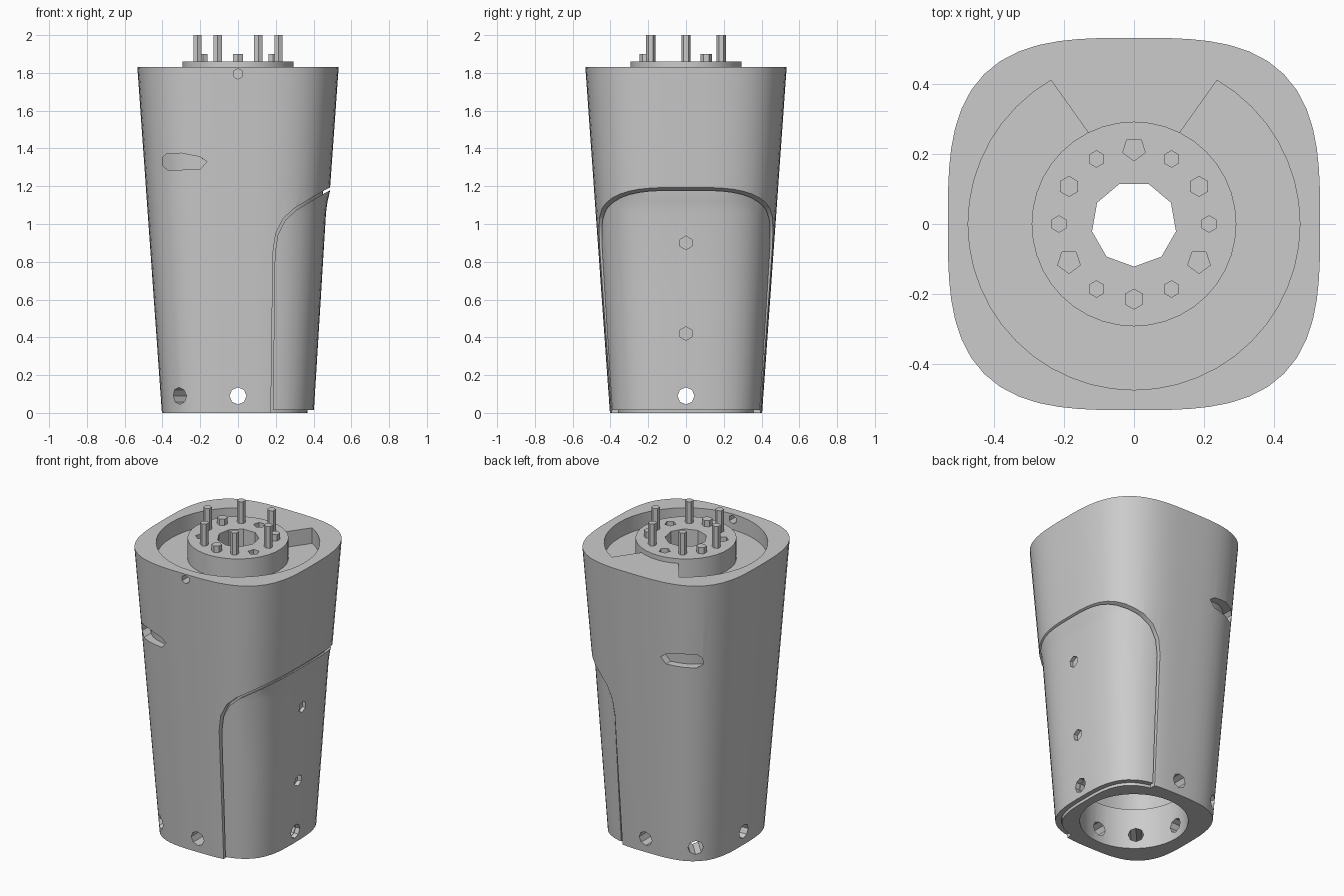
import bpy, bmesh, math
from mathutils import Vector

if "Cube" in bpy.data.objects:
    bpy.data.objects.remove(bpy.data.objects["Cube"], do_unlink=True)

grey = bpy.data.materials.new("plain_grey")
grey.use_nodes = True
colour = (0.6, 0.6, 0.6, 1)
grey.diffuse_color = colour
grey.node_tree.nodes["Principled BSDF"].inputs["Base Color"].default_value = colour


def finish(name, bm):
    bmesh.ops.recalc_face_normals(bm, faces=bm.faces)
    mesh = bpy.data.meshes.new(name)
    bm.to_mesh(mesh)
    bm.free()
    mesh.materials.append(grey)
    obj = bpy.data.objects.new(name, mesh)
    bpy.context.collection.objects.link(obj)
    return obj


def squircle(angle, size, power=3.2):
    c, s = math.cos(angle), math.sin(angle)
    return size / (abs(c) ** power + abs(s) ** power) ** (1 / power) * Vector((c, s))


def loft(name, rows, sides=64):
    """Rounded-square sections given as (z, half width)."""
    bm = bmesh.new()
    rings = []
    for z, size in rows:
        points = [squircle(math.tau * i / sides, size) for i in range(sides)]
        rings.append([bm.verts.new((p.x, p.y, z)) for p in points])
    for low, high in zip(rings, rings[1:]):
        for i in range(sides):
            j = (i + 1) % sides
            bm.faces.new((low[i], low[j], high[j], high[i]))
    bm.faces.new(rings[0])
    bm.faces.new(rings[-1])
    return finish(name, bm)


def prism(name, points, axis, start, end):
    """Polygon in the plane across the axis (y or z), extruded along it."""
    place = (lambda a, b, t: (a, t, b)) if axis == "y" else (lambda a, b, t: (a, b, t))
    bm = bmesh.new()
    face = bm.faces.new([bm.verts.new(place(a, b, start)) for a, b in points])
    moved = bmesh.ops.extrude_face_region(bm, geom=[face])["geom"]
    shift = Vector(place(0, 0, end - start))
    bmesh.ops.translate(bm, vec=shift, verts=[v for v in moved if isinstance(v, bmesh.types.BMVert)])
    return finish(name, bm)


def rod(name, start, end, radius, sides):
    start, end = Vector(start), Vector(end)
    bm = bmesh.new()
    bmesh.ops.create_cone(bm, cap_ends=True, segments=sides, radius1=radius,
                          radius2=radius, depth=(end - start).length)
    turn = (end - start).to_track_quat("Z", "Y").to_matrix().to_4x4()
    bm.transform(turn)
    bmesh.ops.translate(bm, vec=(start + end) / 2, verts=bm.verts)
    return finish(name, bm)


def combine(target, tool, operation="DIFFERENCE"):
    mod = target.modifiers.new("cut", "BOOLEAN")
    mod.operation, mod.solver, mod.object = operation, "EXACT", tool
    bpy.context.view_layer.objects.active = target
    bpy.ops.object.modifier_apply(modifier=mod.name)
    bpy.data.objects.remove(tool, do_unlink=True)


def smooth(obj):
    bpy.ops.object.select_all(action="DESELECT")
    obj.select_set(True)
    bpy.context.view_layer.objects.active = obj
    bpy.ops.object.shade_smooth_by_angle(angle=math.radians(30))


def polar(radius, degrees, z):
    a = math.radians(degrees)
    return (radius * math.cos(a), radius * math.sin(a), z)


TOP, FLOOR, FLANGE = 1.83, 1.73, 1.86


def width(z):
    return 0.403 + 0.071 * z


def core(inset):
    return loft("core", [(z, width(z) - inset) for z in (-0.1, 2.0)])


# Tapered housing
body = loft("housing", [(z, width(z)) for z in (0, 0.6, 1.2, TOP)])

# Hollow inside: bottom bore, wide cavity, centre hole
combine(body, rod("bore", (0, 0, -0.1), (0, 0, 0.3), 0.315, 48))
combine(body, loft("cavity", [(z, width(z) - 0.06) for z in (0.26, 1.68)]))
combine(body, rod("hole", (0, 0, 1.6), (0, 0, 1.9), 0.122, 9))

# Round recess in the top with a wedge left standing at the back
outline = [polar(0.475, 120 + 300 * i / 40, 0)[:2] for i in range(41)]
combine(body, prism("recess", outline + [(0.13, 0.26), (-0.13, 0.26)], "z", FLOOR, 2))

# Shallow pocket for the side panel
seam = [(0.173, -0.1), (0.185, 0.85), (0.2, 0.95), (0.24, 1.03), (0.3, 1.085),
        (0.4, 1.145), (0.47, 1.185), (0.5, 1.2), (0.8, 1.2), (0.8, -0.1)]
pocket = prism("pocket", seam, "y", -0.8, 0.8)
combine(pocket, core(0.035))
combine(body, pocket)

# Slots on the front and back
slot = [(-0.4, 1.31), (-0.37, 1.285), (-0.2, 1.29), (-0.165, 1.33),
        (-0.2, 1.355), (-0.3, 1.375), (-0.38, 1.37), (-0.4, 1.35)]
for side in (-1, 1):
    cutter = prism("slot", slot, "y", side * 0.3, side * 0.7)
    combine(cutter, core(0.045))
    combine(body, cutter)

# Side panel, slightly sunken below its upper edge
panel = loft("side_panel", [(0.015, 0.402), (0.6, 0.438), (1.06, 0.466),
                            (1.12, 0.474), (1.17, 0.486), (1.25, 0.49)])
combine(panel, prism("trim", [(x + 0.01, z - 0.01) for x, z in seam], "y", -0.8, 0.8), "INTERSECT")
combine(panel, core(0.032))

# Screw holes round the foot, in the panel and near the rim
for degrees in (0, 90, 132, 180, 228, 270):
    for part in ([body, panel] if degrees == 0 else [body]):
        combine(part, rod("drill", polar(0.25, degrees, 0.09), polar(0.6, degrees, 0.09), 0.045, 8))
for z in (0.42, 0.9):
    combine(panel, rod("drill", (0.3, 0, z), (0.6, 0, z), 0.036, 6))
combine(body, rod("drill", (0, -0.4, 1.795), (0, -0.65, 1.795), 0.028, 6))

# Flange with centre hole and three empty sockets
flange = rod("flange", (0, 0, FLOOR - 0.02), (0, 0, FLANGE), 0.293, 40)
combine(flange, rod("hole", (0, 0, 1.6), (0, 0, 2), 0.122, 9))
for degrees in (90, 210, 330):
    combine(flange, rod("socket", polar(0.215, degrees, 1.79), polar(0.215, degrees, 2), 0.034, 5))

for obj in (body, panel, flange):
    smooth(obj)

# Six long pins and three short pins
for i in range(6):
    rod(f"long_pin_{i + 1}", polar(0.215, 60 * i, 1.8), polar(0.215, 60 * i, 2), 0.025, 6)
for i, degrees in enumerate((30, 150, 270)):
    rod(f"short_pin_{i + 1}", polar(0.215, degrees, 1.8), polar(0.215, degrees, 1.9), 0.03, 6)
